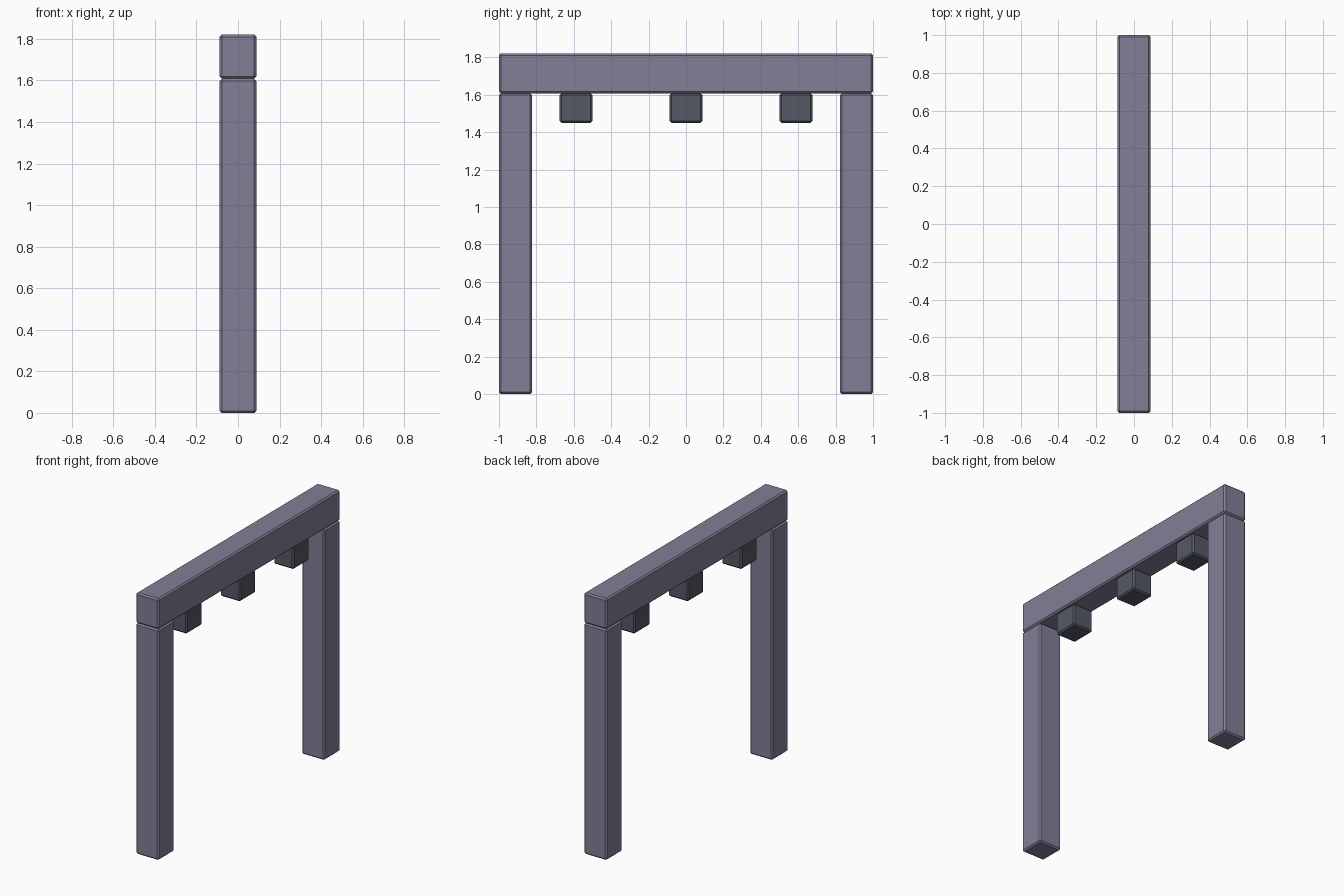
import bpy

if "Cube" in bpy.data.objects:
    bpy.data.objects.remove(bpy.data.objects["Cube"])


def material(name, rgb):
    m = bpy.data.materials.new(name)
    m.diffuse_color = (*rgb, 1)
    m.use_nodes = True
    m.node_tree.nodes["Principled BSDF"].inputs["Base Color"].default_value = m.diffuse_color
    return m


def block(name, center, size, mat, bevel=0.01):
    bpy.ops.mesh.primitive_cube_add(size=1, location=center)
    ob = bpy.context.object
    ob.name = name
    ob.scale = size
    bpy.ops.object.transform_apply(location=False, rotation=False, scale=True)
    mod = ob.modifiers.new("chamfer", "BEVEL")
    mod.width = bevel
    mod.segments = 1
    ob.data.materials.append(mat)
    return ob


stone = material("purple_stone", (0.23, 0.21, 0.31))
dark = material("dark_stone", (0.09, 0.10, 0.13))

W = 0.176       # post and beam width
JOINT = 1.608   # height where beam meets posts
TOP = 1.82

# Two upright posts
for side, label in ((-1, "front"), (1, "back")):
    block(f"{label}_post", (0, side * (1 - W / 2), JOINT / 2), (W, W, JOINT), stone)

# Lintel across the posts
block("lintel_beam", (0, 0, (JOINT + TOP) / 2), (W, 2, TOP - JOINT), stone)

# Three dark blocks hanging under the lintel
for i in (-1, 0, 1):
    block(f"hanging_block_{i + 2}", (0, i * 0.588, (1.45 + JOINT) / 2),
          (0.155, W, JOINT - 1.45), dark)
